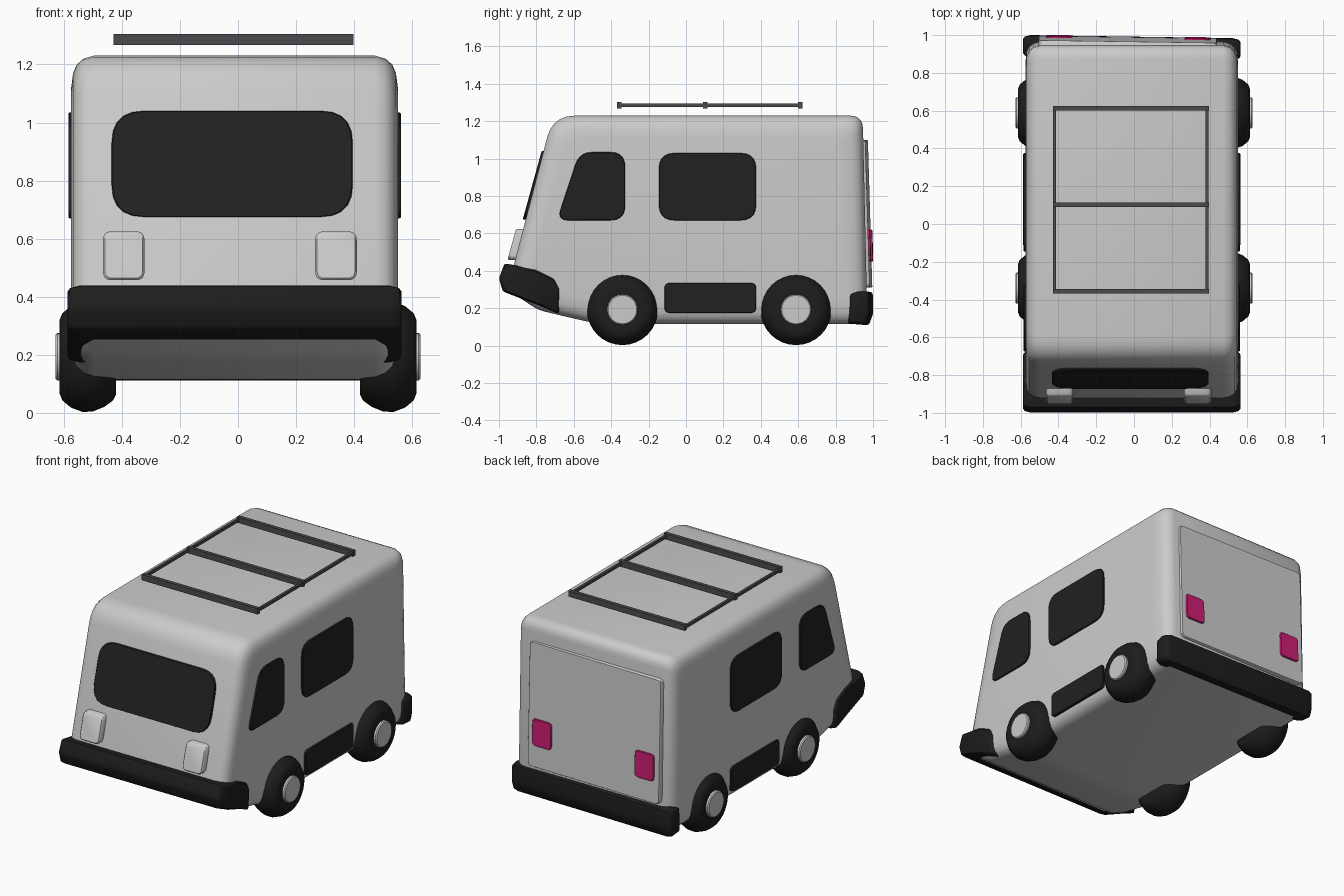
import bpy, bmesh, math
from mathutils import Vector

if "Cube" in bpy.data.objects:
    bpy.data.objects.remove(bpy.data.objects["Cube"], do_unlink=True)


def material(name, r, g, b):
    m = bpy.data.materials.new(name)
    m.use_nodes = True
    m.diffuse_color = (r, g, b, 1)
    m.node_tree.nodes["Principled BSDF"].inputs["Base Color"].default_value = (r, g, b, 1)
    return m


PAINT = material("light grey paint", 0.6, 0.6, 0.6)
BLACK = material("black rubber", 0.012, 0.012, 0.012)
GLASS = material("dark glass", 0.015, 0.015, 0.015)
RACK = material("dark grey metal", 0.07, 0.07, 0.075)
RED = material("magenta red lamp", 0.6, 0.012, 0.17)
CX = -0.012     # body centre line
SKEW = -0.015   # slight turn of the tail parts


def rounded(corners, radius, steps=5):
    """Polygon with each corner replaced by a small curve."""
    pts = [Vector(c) for c in corners]
    radii = radius if isinstance(radius, (list, tuple)) else [radius] * len(pts)
    out = []
    for i, p in enumerate(pts):
        a = p + (pts[i - 1] - p).normalized() * radii[i]
        b = p + (pts[(i + 1) % len(pts)] - p).normalized() * radii[i]
        for k in range(steps + 1):
            t = k / steps
            out.append(a * (1 - t) ** 2 + p * 2 * t * (1 - t) + b * t * t)
    return out


def rect(u0, u1, v0, v1, r):
    return rounded([(u0, v0), (u1, v0), (u1, v1), (u0, v1)], r)


def skin(name, rings, mat):
    """Bridge equal rings of points, cap both ends, shade smooth with sharp edges."""
    bm = bmesh.new()
    loops = [[bm.verts.new(p) for p in ring] for ring in rings]
    n = len(loops[0])
    for a, b in zip(loops, loops[1:]):
        for i in range(n):
            j = (i + 1) % n
            bm.faces.new((a[i], a[j], b[j], b[i]))
    bm.faces.new(loops[0])
    bm.faces.new(loops[-1])
    bmesh.ops.recalc_face_normals(bm, faces=bm.faces)
    mesh = bpy.data.meshes.new(name)
    bm.to_mesh(mesh)
    bm.free()
    mesh.materials.append(mat)
    mesh.shade_smooth()
    mesh.set_sharp_from_angle(angle=math.radians(40))
    ob = bpy.data.objects.new(name, mesh)
    bpy.context.collection.objects.link(ob)
    return ob


def loft(name, profile, stations, mat, skew=0):
    """Sweep a (y, z) profile along x; each station is (x, inset)."""
    lo = Vector((min(p.x for p in profile), min(p.y for p in profile)))
    hi = Vector((max(p.x for p in profile), max(p.y for p in profile)))
    mid, half = (lo + hi) / 2, (hi - lo) / 2
    rings = []
    for x, d in stations:
        rings.append([(x, mid.x + (p.x - mid.x) * (1 - d / half.x) + skew * x,
                       mid.y + (p.y - mid.y) * (1 - d / half.y)) for p in profile])
    return skin(name, rings, mat)


def mirrored(stations):
    left = [(CX - x, d) for x, d in stations]
    return left + [(CX + x, d) for x, d in reversed(stations)]


def plate(name, outline, place, depth, mat, sink=0.03, edge=0.004):
    """Raised plate on a surface; place(u, v, d) maps to 3D, d measured outwards."""
    mid = sum(outline, Vector((0, 0))) / len(outline)
    inner = [p + (mid - p).normalized() * edge for p in outline]
    rings = [[place(p.x, p.y, d) for p in ring]
             for ring, d in ((outline, -sink), (outline, depth - edge), (inner, depth))]
    return skin(name, rings, mat)


def on_front(x, z, d):
    return (x, -0.96 + 0.276 * (z - 0.33) - d, z)


def on_back(x, z, d):
    return (x, 0.975 - 0.03 * (z - 0.3) + SKEW * x + d, z)


def on_side(s):
    return lambda y, z, d: (CX + s * (0.5625 + d), y, z)


# Body shell
body = rounded([(-0.955, 0.3), (-0.79, 0.19), (-0.47, 0.115), (0.97, 0.115),
                (0.945, 1.23), (-0.712, 1.23)],
               [0.03, 0.04, 0.08, 0.04, 0.07, 0.12])
loft("body", body, mirrored([(0.5625, 0.11), (0.556, 0.06), (0.543, 0.03),
                             (0.52, 0.01), (0.485, 0)]), PAINT)

# Bumpers
nose = rounded([(-0.97, 0.44), (-1.0, 0.36), (-0.98, 0.29), (-0.8, 0.22), (-0.68, 0.17),
                (-0.67, 0.3), (-0.7, 0.36), (-0.8, 0.41)], 0.012, 2)
ends = [(0.575, 0.02), (0.566, 0.008), (0.535, 0)]
loft("front_bumper", nose, mirrored(ends), BLACK)
tail = rounded([(0.88, 0.28), (0.93, 0.295), (0.99, 0.285), (0.992, 0.17), (0.97, 0.11),
                (0.875, 0.118)], 0.012, 2)
loft("rear_bumper", tail, mirrored(ends), BLACK, SKEW)

# Windscreen and headlights
plate("windscreen", rect(-0.435, 0.395, 0.675, 1.04, 0.11), on_front, 0.008, GLASS)
for side, x in (("right", -0.465), ("left", 0.266)):
    plate(side + "_headlight", rect(x, x + 0.143, 0.457, 0.625, 0.03), on_front, 0.03,
          PAINT, edge=0.008)

# Tailgate and rear lamps
plate("tailgate", rect(-0.505, 0.44, 0.31, 1.1, 0.03), on_back, 0.014, PAINT)
for side, x in (("right", -0.468), ("left", 0.268)):
    plate(side + "_rear_lamp", rect(x, x + 0.138, 0.45, 0.62, 0.025), on_back, 0.024, RED)

# Side windows, sills and wheels
cab = rounded([(-0.69, 0.67), (-0.325, 0.67), (-0.325, 1.035), (-0.57, 1.035)],
              [0.06, 0.08, 0.08, 0.07])
tyre = [Vector((math.cos(a), math.sin(a))) * 0.19
        for a in (math.tau * k / 32 for k in range(32))]
tread = [(0.42, 0.06), (0.43, 0.04), (0.46, 0.018), (0.5, 0.002), (0.535, 0),
         (0.575, 0.015), (0.605, 0.04), (0.615, 0.065), (0.61, 0.105)]
for side, s in (("left", 1), ("right", -1)):
    plate(side + "_cab_window", cab, on_side(s), 0.01, GLASS)
    plate(side + "_cabin_window", rect(-0.145, 0.375, 0.67, 1.03, 0.085), on_side(s), 0.01, GLASS)
    plate(side + "_sill", rect(-0.115, 0.375, 0.175, 0.335, 0.03), on_side(s), 0.012, GLASS, 0.06)
    for end, y in (("front", -0.34), ("rear", 0.588)):
        ring = [p + Vector((y, 0.193)) for p in tyre]
        loft(f"{side}_{end}_tyre", ring, [(s * x, d) for x, d in tread], BLACK)
        loft(f"{side}_{end}_hub", ring,
             [(s * x, d) for x, d in ((0.58, 0.108), (0.622, 0.108), (0.628, 0.114))], PAINT)


# Roof rack
def bar(name, x0, x1, y0, y1, z0, z1):
    skin(name, [[(x, y0, z0), (x, y1, z0), (x, y1, z1), (x, y0, z1)] for x in (x0, x1)], RACK)


for side, x in (("right", -0.42), ("left", 0.387)):
    bar(side + "_rack_rail", x - 0.008, x + 0.008, -0.36, 0.61, 1.277, 1.295)
for place, y in (("front", -0.357), ("middle", 0.102), ("rear", 0.612)):
    bar(place + "_rack_bar", -0.428, 0.398, y - 0.012, y + 0.012, 1.267, 1.304)
